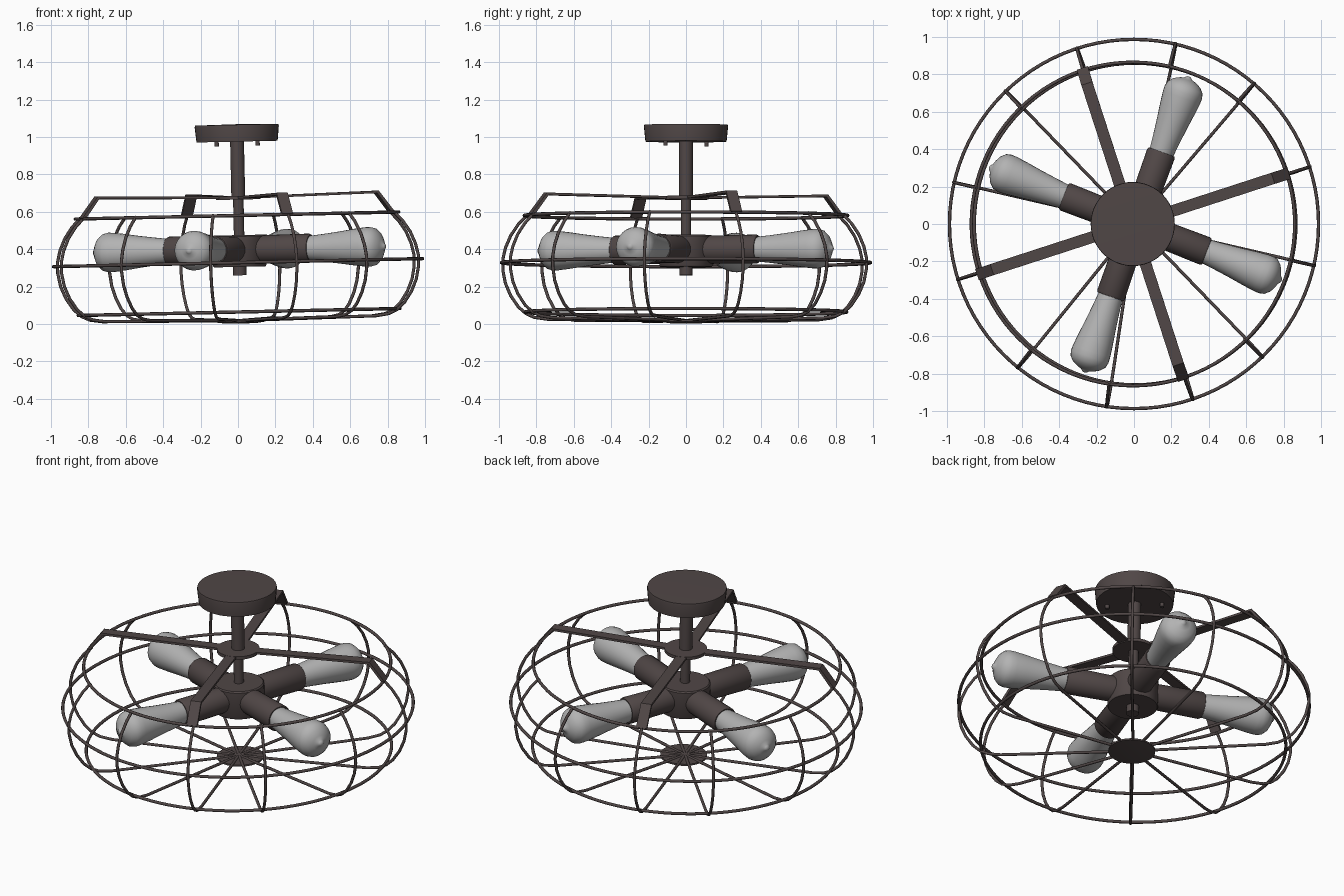
import bpy, bmesh, math
from mathutils import Matrix, Vector

if "Cube" in bpy.data.objects:
    bpy.data.objects.remove(bpy.data.objects["Cube"])

rad = math.radians
# the whole fixture hangs slightly tilted: +x side is higher
PIVOT = Vector((0, 0, 0.33))
TILT = (Matrix.Translation(PIVOT) @ Matrix.Rotation(rad(-1.25), 4, 'Y')
        @ Matrix.Translation(-PIVOT))
CORE = Matrix.Translation((0.009, 0, 0))  # stem and lamps sit slightly off the cage axis


def material(name, rgb):
    m = bpy.data.materials.new(name)
    m.diffuse_color = (*rgb, 1)
    m.use_nodes = True
    m.node_tree.nodes["Principled BSDF"].inputs["Base Color"].default_value = m.diffuse_color
    return m


BRONZE = material("dark_bronze", (0.080, 0.062, 0.061))
GLASS = material("grey_glass", (0.45, 0.45, 0.45))


def finish(obj, mat, matrix=Matrix(), angle=35):
    obj.data.materials.clear()
    obj.data.materials.append(mat)
    obj.matrix_world = TILT @ matrix
    bpy.ops.object.select_all(action='DESELECT')
    obj.select_set(True)
    bpy.context.view_layer.objects.active = obj
    if obj.type == 'CURVE':
        bpy.ops.object.convert(target='MESH')
    bpy.ops.object.shade_smooth_by_angle(angle=rad(angle))
    return obj


def lathe(name, profile, mat, matrix=CORE, sides=40):
    """Revolve (radius, height) points about local z."""
    bm = bmesh.new()
    verts = [bm.verts.new((r, 0, z)) for r, z in profile]
    edges = [bm.edges.new(p) for p in zip(verts, verts[1:])]
    bmesh.ops.spin(bm, geom=verts + edges, cent=(0, 0, 0), axis=(0, 0, 1),
                   angle=2 * math.pi, steps=sides, use_duplicate=False)
    bmesh.ops.remove_doubles(bm, verts=bm.verts, dist=1e-5)
    bmesh.ops.recalc_face_normals(bm, faces=bm.faces)
    me = bpy.data.meshes.new(name)
    bm.to_mesh(me)
    bm.free()
    obj = bpy.data.objects.new(name, me)
    bpy.context.collection.objects.link(obj)
    return finish(obj, mat, matrix)


def disc(name, r, z0, z1, matrix=CORE, sides=40):
    return lathe(name, [(0, z0), (r, z0), (r, z1), (0, z1)], BRONZE, matrix, sides)


def tube(name, points, radius, matrix=Matrix(), cyclic=False):
    cu = bpy.data.curves.new(name, 'CURVE')
    cu.dimensions = '3D'
    cu.bevel_depth = radius
    cu.bevel_resolution = 2
    cu.use_fill_caps = True
    sp = cu.splines.new('POLY')
    sp.points.add(len(points) - 1)
    for p, co in zip(sp.points, points):
        p.co = (*co, 1)
    sp.use_cyclic_u = cyclic
    obj = bpy.data.objects.new(name, cu)
    bpy.context.collection.objects.link(obj)
    return finish(obj, BRONZE, matrix, 60)


def turn(deg):
    return Matrix.Rotation(rad(deg), 4, 'Z')


# ceiling canopy with two screws
lathe("canopy", [(0, 0.975), (0.217, 0.975), (0.225, 1.055), (0.223, 1.065), (0, 1.068)],
      BRONZE, sides=48)
for i, a in enumerate((-45, 135)):
    disc(f"canopy_screw_{i}", 0.012, 0.952, 0.98,
         CORE @ turn(a) @ Matrix.Translation((0.155, 0, 0)), 12)

# stem, arm plate, hub and finial
disc("upper_stem", 0.037, 0.675, 0.98, sides=24)
disc("lower_stem", 0.028, 0.46, 0.68, sides=24)
disc("arm_plate", 0.12, 0.665, 0.684)
lathe("hub", [(0, 0.305), (0.138, 0.305), (0.143, 0.313), (0.143, 0.468),
              (0.136, 0.475), (0, 0.475)], BRONZE)
disc("finial", 0.036, 0.260, 0.32, sides=24)

# four sockets and bulbs lying outward from the hub
SOCKET = [(0, 0.10), (0.074, 0.10), (0.078, 0.40), (0.072, 0.410), (0, 0.410)]
BULB = [(0, 0.40), (0.066, 0.405), (0.074, 0.48), (0.085, 0.57), (0.098, 0.66),
        (0.105, 0.72), (0.106, 0.75), (0.099, 0.778), (0.076, 0.803),
        (0.045, 0.819), (0.022, 0.826), (0.016, 0.833), (0.008, 0.838), (0, 0.839)]
for i, a in enumerate((70, 158.8, 251, 338.8)):
    outward = (CORE @ turn(a) @ Matrix.Translation((0, 0, 0.397))
               @ Matrix.Rotation(rad(90), 4, 'Y'))
    lathe(f"socket_{i}", SOCKET, BRONZE, outward, 28)
    lathe(f"bulb_{i}", BULB, GLASS, outward, 28)

# cage rings
for name, r, z in (("top_ring", 0.865, 0.58), ("middle_ring", 0.987, 0.328),
                   ("bottom_ring", 0.860, 0.064)):
    tube(name, [(r * math.cos(t * math.pi / 48), r * math.sin(t * math.pi / 48), z)
                for t in range(96)], 0.009, cyclic=True)

# curved cage ribs running under to the bottom plate
RIB = [(0.858, 0, 0.585), (0.907, 0, 0.535), (0.948, 0, 0.475), (0.976, 0, 0.41),
       (0.990, 0, 0.35), (0.990, 0, 0.29), (0.976, 0, 0.22), (0.948, 0, 0.155),
       (0.907, 0, 0.095), (0.865, 0, 0.058), (0.82, 0, 0.038), (0.75, 0, 0.028),
       (0.0, 0, 0.018)]
for i, a in enumerate((18, 49.5, 77, 108, 134, 167, 197.5, 231, 261.5, 288.5, 314, 347)):
    tube(f"cage_rib_{i}", RIB, 0.0085, turn(a))
lathe("bottom_plate", [(0, 0.002), (0.08, 0.003), (0.132, 0.010), (0.132, 0.020),
                       (0, 0.022)], BRONZE)

# four flat arms carrying the cage, rising slightly then bent down to the top ring
ARM = [(0.03, 0.681), (0.79, 0.697), (0.877, 0.585), (0.863, 0.575),
       (0.782, 0.683), (0.03, 0.668)]
for i in range(4):
    bm = bmesh.new()
    side = bm.faces.new([bm.verts.new((x, -0.031, z)) for x, z in ARM])
    ext = bmesh.ops.extrude_face_region(bm, geom=[side])["geom"]
    bmesh.ops.translate(bm, verts=[v for v in ext if isinstance(v, bmesh.types.BMVert)],
                        vec=(0, 0.062, 0))
    bmesh.ops.recalc_face_normals(bm, faces=bm.faces)
    me = bpy.data.meshes.new(f"support_arm_{i}")
    bm.to_mesh(me)
    bm.free()
    obj = bpy.data.objects.new(f"support_arm_{i}", me)
    bpy.context.collection.objects.link(obj)
    finish(obj, BRONZE, turn(18 + 90 * i))
